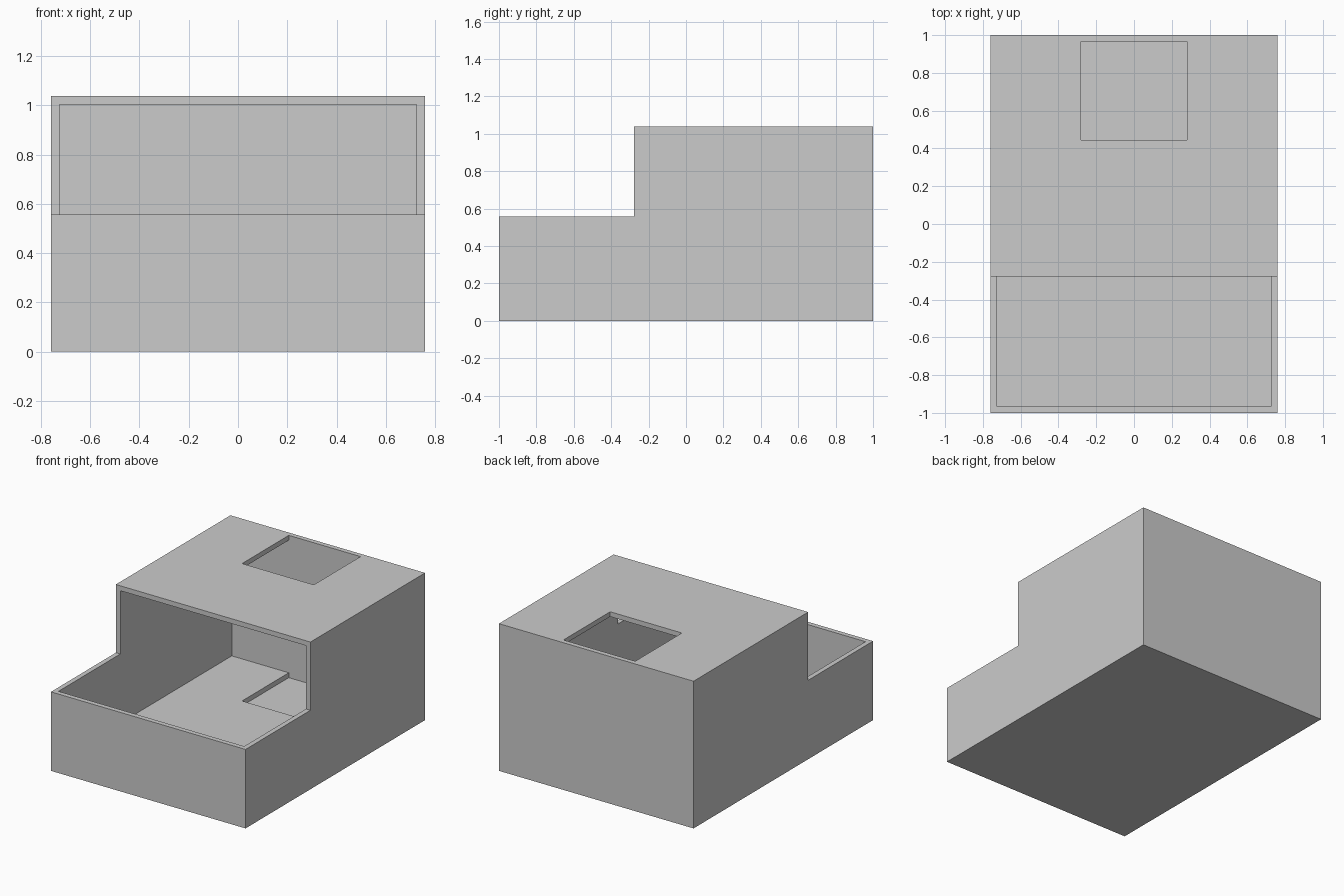
import bpy
import bmesh

if "Cube" in bpy.data.objects:
    bpy.data.objects.remove(bpy.data.objects["Cube"])

W, H, STEP_Z, STEP_Y = 0.759, 1.038, 0.557, -0.277   # half width, heights, step position
T = 0.0345                                           # wall and plate thickness


def prism(name, x0, x1, profile):
    """Extrude a (y, z) profile along x."""
    bm = bmesh.new()
    face = bm.faces.new([bm.verts.new((x0, y, z)) for y, z in profile])
    ext = bmesh.ops.extrude_face_region(bm, geom=[face])
    moved = [v for v in ext["geom"] if isinstance(v, bmesh.types.BMVert)]
    bmesh.ops.translate(bm, verts=moved, vec=(x1 - x0, 0, 0))
    bmesh.ops.recalc_face_normals(bm, faces=bm.faces)
    mesh = bpy.data.meshes.new(name)
    bm.to_mesh(mesh)
    bm.free()
    obj = bpy.data.objects.new(name, mesh)
    bpy.context.collection.objects.link(obj)
    return obj


def box(name, x, y0, y1, z0, z1):
    return prism(name, -x, x, [(y0, z0), (y1, z0), (y1, z1), (y0, z1)])


def cut(target, cutter):
    """Subtract the cutter, apply, and remove it."""
    cutter.hide_render = True
    mod = target.modifiers.new("cut", 'BOOLEAN')
    mod.operation, mod.solver, mod.object = 'DIFFERENCE', 'EXACT', cutter
    bpy.context.view_layer.objects.active = target
    bpy.ops.object.modifier_apply(modifier=mod.name)
    bpy.data.objects.remove(cutter)


# Stepped outer body
house = prism("house_shell", -W, W, [(-1, 0), (1, 0), (1, H), (STEP_Y, H),
                                     (STEP_Y, STEP_Z), (-1, STEP_Z)])

# Room and open front terrace, above a double-thickness floor
cut(house, box("room_cutter", W - T, -1 + T, 1 - T, 2 * T, H - T))

# Square hatch through the roof and the upper floor plate, flush with the back wall
cut(house, box("hatch_cutter", 0.28, 0.445, 1 - T, T, H + 0.1))
